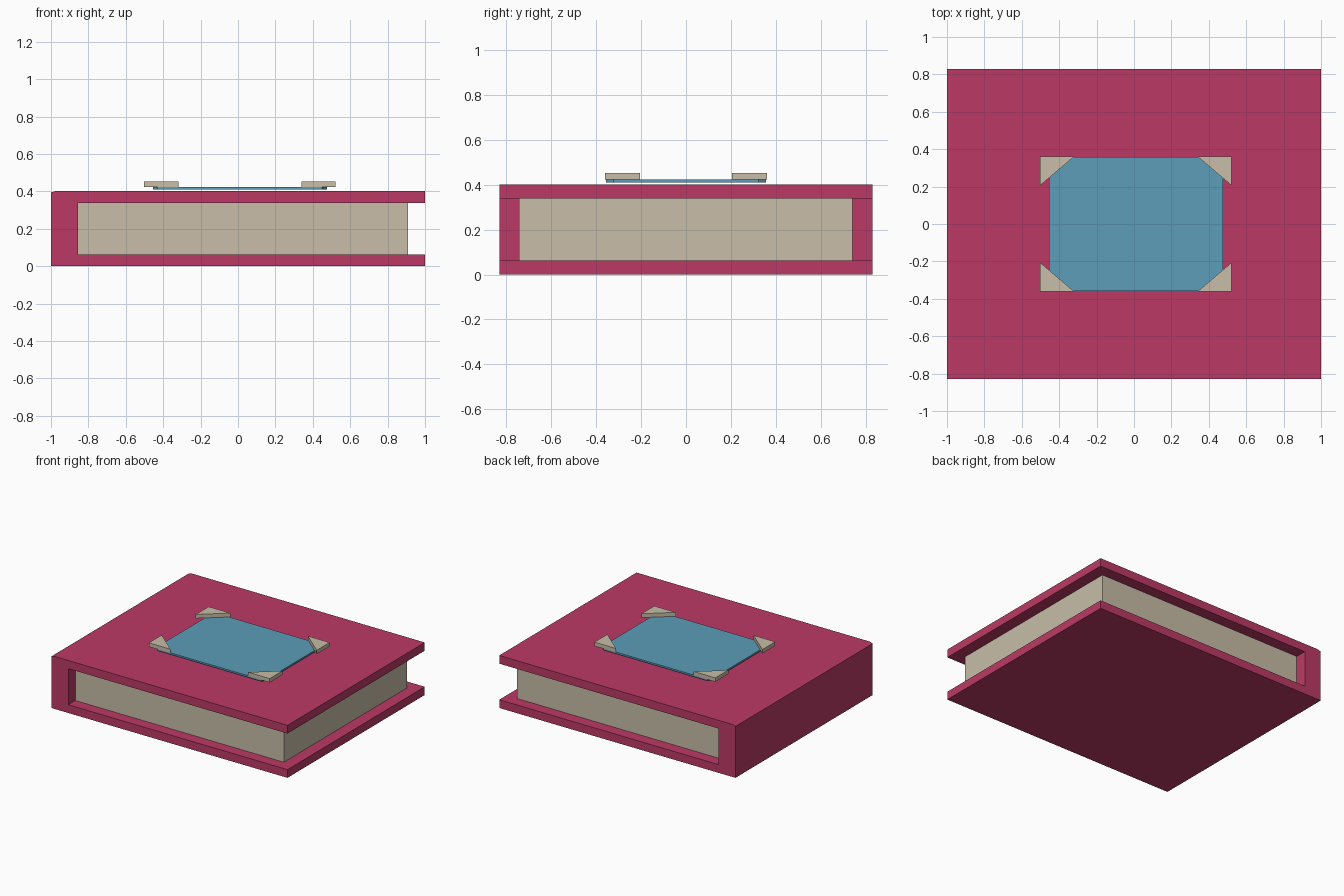
import bpy
import bmesh

if "Cube" in bpy.data.objects:
    bpy.data.objects.remove(bpy.data.objects["Cube"], do_unlink=True)


def material(name, rgb):
    mat = bpy.data.materials.new(name)
    mat.use_nodes = True
    mat.diffuse_color = (*rgb, 1)
    mat.node_tree.nodes["Principled BSDF"].inputs["Base Color"].default_value = (*rgb, 1)
    return mat


def prism(name, outline, axis, start, end, mat):
    """Extrude a 2D outline along y (outline in x, z) or z (outline in x, y)."""
    bm = bmesh.new()
    place = (lambda a, b: (a, start, b)) if axis == "y" else (lambda a, b: (a, b, start))
    face = bm.faces.new([bm.verts.new(place(a, b)) for a, b in outline])
    grown = bmesh.ops.extrude_face_region(bm, geom=[face])["geom"]
    shift = (0, end - start, 0) if axis == "y" else (0, 0, end - start)
    bmesh.ops.translate(bm, vec=shift, verts=[v for v in grown if isinstance(v, bmesh.types.BMVert)])
    bmesh.ops.recalc_face_normals(bm, faces=bm.faces)
    mesh = bpy.data.meshes.new(name)
    bm.to_mesh(mesh)
    bm.free()
    mesh.materials.append(mat)
    obj = bpy.data.objects.new(name, mesh)
    bpy.context.collection.objects.link(obj)
    return obj


crimson = material("crimson cover", (0.50, 0.042, 0.130))
cream = material("cream paper", (0.578, 0.515, 0.392))
blue = material("blue photo", (0.107, 0.337, 0.479))

# C-shaped cover: back board, spine with a slightly chamfered edge, front board
board, top, spine = 0.063, 0.402, -0.855
cover = [(-1, 0), (1, 0), (1, board), (spine, board), (spine, top - board),
         (1, top - board), (1, top), (-0.975, top), (-1, top - 0.008)]
prism("cover", cover, "y", -0.83, 0.83, crimson)

# Page block set back between the boards
pages = [(spine, board), (0.91, board), (0.91, top - board), (spine, top - board)]
prism("pages", pages, "y", -0.745, 0.743, cream)

# Photo with clipped corners, raised just above the front board
centre, half_x, half_y = 0.01, 0.465, 0.357
photo = []
for sx, sy in ((-1, -1), (1, -1), (1, 1), (-1, 1)):
    clip = [(centre + sx * half_x, sy * (half_y - 0.035)),
            (centre + sx * (half_x - 0.025), sy * half_y)]
    photo += clip if sx * sy > 0 else clip[::-1]
prism("photo", photo, "z", 0.410, 0.423, blue)

# Triangular photo corners
for sx, side in ((-1, "right"), (1, "left")):
    for sy, end in ((-1, "front"), (1, "back")):
        x, y = centre + sx * 0.512, sy * 0.362
        triangle = [(x, y), (x - sx * 0.183, y), (x, y - sy * 0.156)]
        prism(f"photo_corner_{end}_{side}", triangle, "z", 0.423, 0.453, cream)
